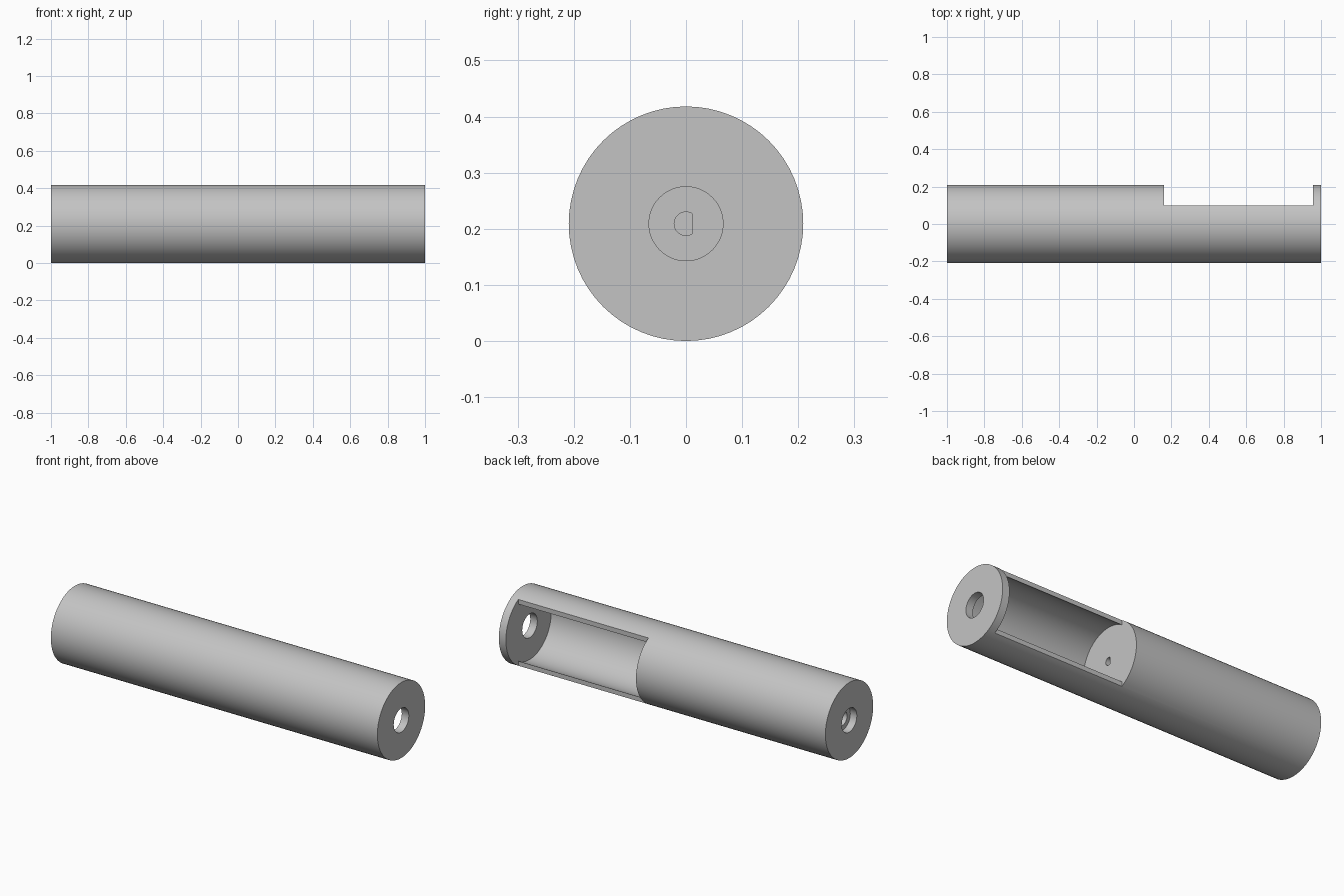
import bpy, bmesh, math
from mathutils import Matrix, Vector

cube = bpy.data.objects.get("Cube")
if cube:
    bpy.data.objects.remove(cube, do_unlink=True)

RADIUS = 0.209
AXIS_Z = RADIUS
BAY_START, BAY_END = 0.16, 0.957

grey = bpy.data.materials.new("light grey")
grey.use_nodes = True
colour = (0.55, 0.55, 0.55, 1)
grey.diffuse_color = colour
grey.node_tree.nodes["Principled BSDF"].inputs["Base Color"].default_value = colour


def finish(name, bm):
    mesh = bpy.data.meshes.new(name)
    bm.to_mesh(mesh)
    bm.free()
    mesh.materials.append(grey)
    obj = bpy.data.objects.new(name, mesh)
    bpy.context.collection.objects.link(obj)
    return obj


def rod(name, radius, x0, x1, sides=64, flat=None):
    """Cylinder along x, optionally flattened on its +y side."""
    bm = bmesh.new()
    turn = Matrix.Translation(((x0 + x1) / 2, 0, AXIS_Z)) @ Matrix.Rotation(math.pi / 2, 4, "Y")
    bmesh.ops.create_cone(bm, cap_ends=True, segments=sides, radius1=radius,
                          radius2=radius, depth=x1 - x0, matrix=turn)
    if flat is not None:
        cut = bmesh.ops.bisect_plane(bm, geom=bm.verts[:] + bm.edges[:] + bm.faces[:],
                                     plane_co=(0, flat, 0), plane_no=(0, 1, 0), clear_outer=True)
        rim = [e for e in cut["geom_cut"] if isinstance(e, bmesh.types.BMEdge)]
        bmesh.ops.holes_fill(bm, edges=rim)
        bmesh.ops.recalc_face_normals(bm, faces=bm.faces[:])
    return finish(name, bm)


def block(name, low, high):
    bm = bmesh.new()
    low, high = Vector(low), Vector(high)
    bmesh.ops.create_cube(bm, size=1, matrix=Matrix.Translation((low + high) / 2)
                          @ Matrix.Diagonal((*(high - low), 1)))
    return finish(name, bm)


def carve(target, cutter):
    mod = target.modifiers.new("carve", "BOOLEAN")
    mod.operation = "DIFFERENCE"
    mod.solver = "EXACT"
    mod.object = cutter
    bpy.context.view_layer.objects.active = target
    bpy.ops.object.modifier_apply(modifier=mod.name)
    bpy.data.objects.remove(cutter, do_unlink=True)


# Long round housing
housing = rod("tube_housing", RADIUS, -1, 1)

# Open bay: round interior and a side window towards the back
carve(housing, rod("bay_interior", 0.187, BAY_START, BAY_END))
carve(housing, block("bay_window", (BAY_START, 0.1, -0.1), (BAY_END, 0.4, 0.6)))

# Hole through the left end wall
carve(housing, rod("end_hole", 0.066, 0.9, 1.1, 48))

# D-shaped shaft socket in the bay wall
carve(housing, rod("shaft_socket", 0.021, 0.08, 0.2, 32, flat=0.012))

# Stepped hole in the right end
carve(housing, rod("counterbore", 0.066, -1.1, -0.96, 48))
carve(housing, rod("inner_bore", 0.038, -0.98, -0.88, 48))

bpy.ops.object.select_all(action="DESELECT")
housing.select_set(True)
bpy.context.view_layer.objects.active = housing
bpy.ops.object.shade_smooth_by_angle(angle=math.radians(30))
